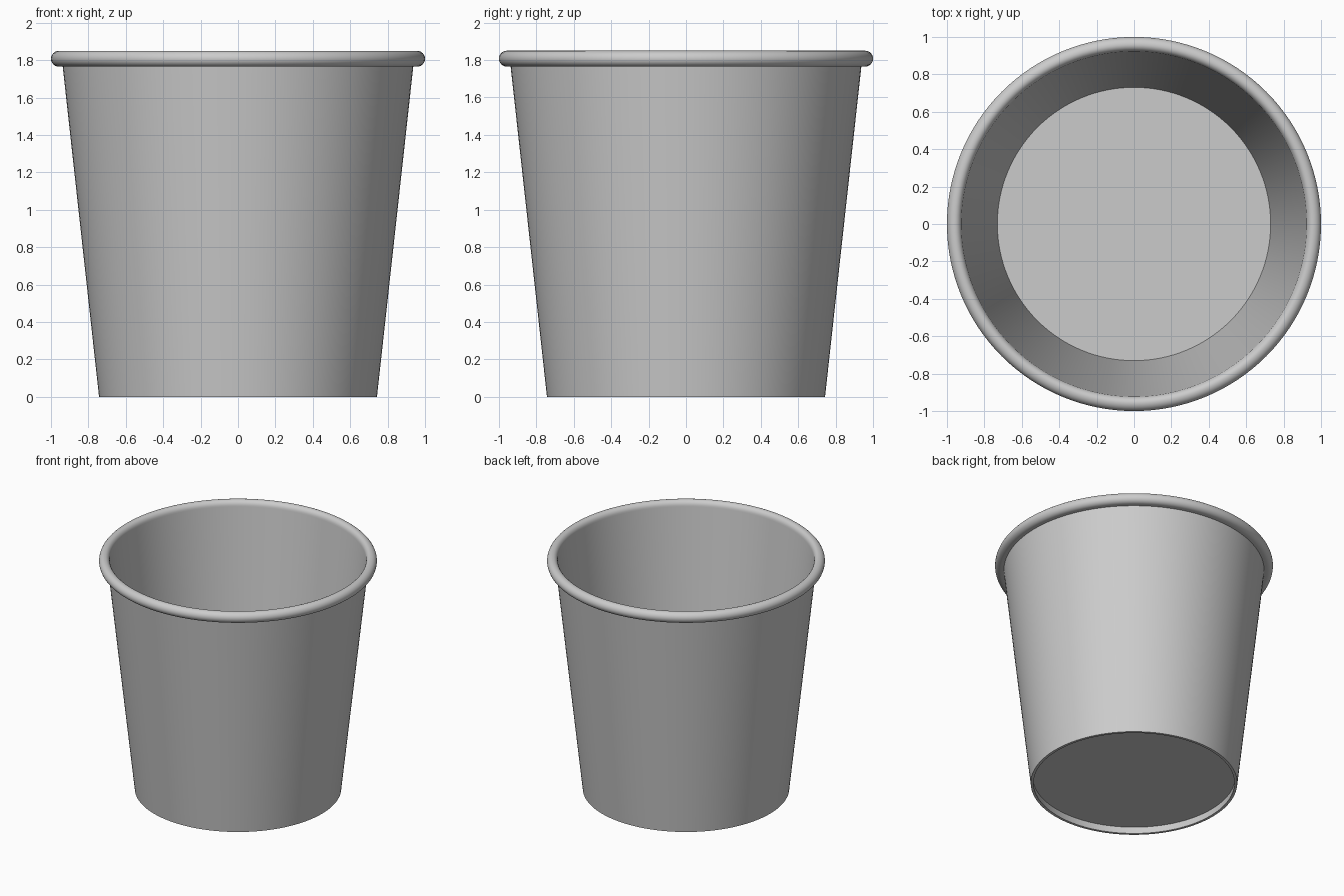
import bpy, bmesh, math

if "Cube" in bpy.data.objects:
    bpy.data.objects.remove(bpy.data.objects["Cube"])

SEG = 128


def wall_r(z):
    """Outer radius of the tapered wall at height z."""
    return 0.743 + 0.11 * z


def lathe(name, profile):
    """Revolve (radius, z) points round the z axis."""
    bm = bmesh.new()
    rings = []
    for r, z in profile:
        if r < 1e-6:
            rings.append([bm.verts.new((0, 0, z))] * SEG)
        else:
            rings.append([bm.verts.new((r * math.cos(2 * math.pi * i / SEG),
                                        r * math.sin(2 * math.pi * i / SEG), z))
                          for i in range(SEG)])
    for a, b in zip(rings, rings[1:]):
        for i in range(SEG):
            k = (i + 1) % SEG
            quad = list(dict.fromkeys((a[i], a[k], b[k], b[i])))
            bm.faces.new(quad)
    mesh = bpy.data.meshes.new(name)
    bm.to_mesh(mesh)
    bm.free()
    obj = bpy.data.objects.new(name, mesh)
    bpy.context.collection.objects.link(obj)
    bpy.ops.object.select_all(action='DESELECT')
    obj.select_set(True)
    bpy.context.view_layer.objects.active = obj
    bpy.ops.object.shade_smooth_by_angle(angle=math.radians(35))
    return obj


THICK = 0.02
FLOOR_LOW, FLOOR_TOP = 0.055, 0.07
RIM_R, RIM_Z, RIM_RAD = 0.9575, 1.8075, 0.0425

# Rolled rim: outer half circle, then a quarter turn into the cup
rim = [(RIM_R + RIM_RAD * math.cos(a), RIM_Z + RIM_RAD * math.sin(a))
       for a in (math.radians(-90 + 15 * i) for i in range(13))]
inner_top = wall_r(RIM_Z) - THICK
rim += [(RIM_R - (RIM_R - inner_top) * math.sin(a), RIM_Z + RIM_RAD * math.cos(a))
        for a in (math.radians(15 * i) for i in range(1, 7))]

# Tapered wall with the skirt below the floor and the rim on top
lathe("cup_wall",
      [(wall_r(FLOOR_LOW) - THICK, FLOOR_LOW), (wall_r(0) - THICK, 0),
       (wall_r(0), 0), (wall_r(1.765), 1.765)]
      + rim + [(wall_r(FLOOR_TOP) - THICK, FLOOR_TOP)])

# Recessed floor, upper and lower faces
lathe("cup_floor_top", [(wall_r(FLOOR_TOP) - THICK, FLOOR_TOP), (0, FLOOR_TOP)])
lathe("cup_floor_underside", [(0, FLOOR_LOW), (wall_r(FLOOR_LOW) - THICK, FLOOR_LOW)])
